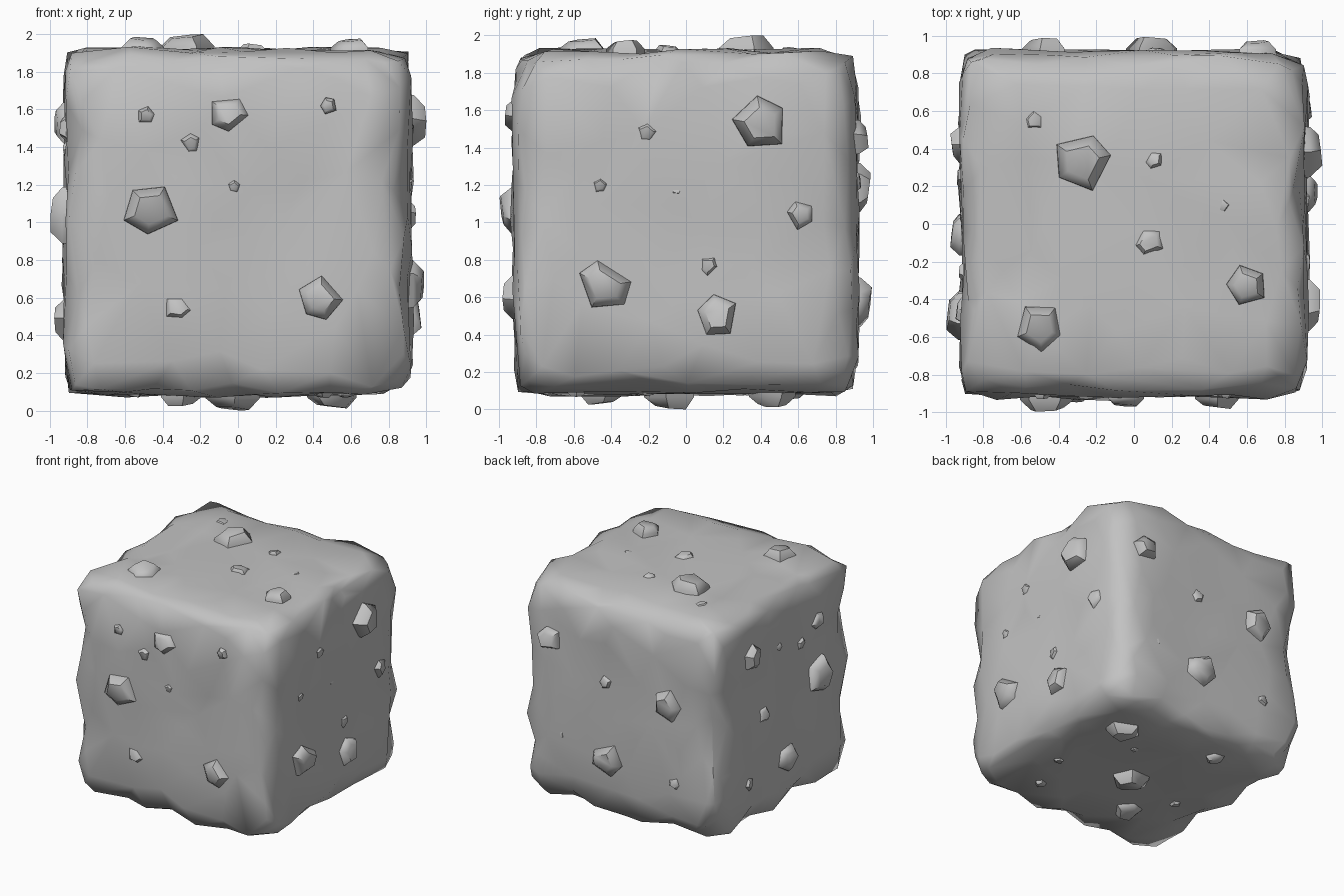
import bpy, bmesh, math, random
from mathutils import Vector, noise

if "Cube" in bpy.data.objects:
    bpy.data.objects.remove(bpy.data.objects["Cube"])

random.seed(4)
stone = bpy.data.materials.new("grey stone")
stone.diffuse_color = (0.54, 0.54, 0.54, 1)
stone.use_nodes = True
stone.node_tree.nodes["Principled BSDF"].inputs["Base Color"].default_value = stone.diffuse_color


def make_object(name, bm, angle):
    bmesh.ops.recalc_face_normals(bm, faces=bm.faces)
    mesh = bpy.data.meshes.new(name)
    bm.to_mesh(mesh)
    bm.free()
    mesh.materials.append(stone)
    ob = bpy.data.objects.new(name, mesh)
    bpy.context.collection.objects.link(ob)
    bpy.ops.object.select_all(action='DESELECT')
    ob.select_set(True)
    bpy.context.view_layer.objects.active = ob
    bpy.ops.object.shade_smooth_by_angle(angle=math.radians(angle))
    return ob


# Rough boulder cube: rounded box with uneven edges and shallow dents,
# reduced to large facets
HALF, ROUND = 0.915, 0.23
DENTS = [((.42, -.92, .48), .24), ((.26, -.92, 0), .24), ((.92, .22, .03), .26),
         ((-.7, -.25, .92), .16)]
bm = bmesh.new()
bmesh.ops.create_cube(bm, size=2 * HALF)
bmesh.ops.subdivide_edges(bm, edges=bm.edges[:], cuts=27, use_grid_fill=True)
core = HALF - ROUND
for v in bm.verts:
    p = v.co.copy()
    inner = Vector([max(-core, min(core, c)) for c in p])
    out = (p - inner).normalized()
    spread = 1 - max(abs(c) for c in out)               # 0 on sides, up to .42 at corners
    bump = 0.020 * noise.noise(p * 2.3) + 0.018 * noise.noise(p * 5 + Vector((7, 3, 1)))
    bump += 0.28 * spread * noise.noise(p * 3.1 + Vector((2, 9, 4)))
    for centre, r in DENTS:
        bump -= 0.035 * max(0, 1 - (p - Vector(centre)).length / r)
    v.co = inner + out * (ROUND + bump + 0.10 * spread)
    v.co.z += 1.0
bmesh.ops.triangulate(bm, faces=bm.faces[:])
body = make_object("stone_block", bm, 35)
dec = body.modifiers.new("facets", 'DECIMATE')
dec.ratio = 0.07
body.modifiers.move(len(body.modifiers) - 1, 0)         # facets first, then smoothing

# Pebbles: (across, up, radius) on each side of the block
SIDES = {
    "front": (lambda a, b, d: (a, -d, b), [
        (-.49, 1.57, .05), (-.05, 1.58, .1), (-.25, 1.42, .052), (.48, 1.62, .045),
        (-.02, 1.19, .034), (-.46, 1.07, .145), (-.32, .55, .078), (.44, .6, .12)]),
    "right": (lambda a, b, d: (d, a, b), [
        (-.21, 1.48, .057), (.41, 1.52, .15), (-.46, 1.2, .043), (-.05, 1.18, .04),
        (.61, 1.04, .075), (-.44, .66, .135), (.12, .77, .055), (.17, .5, .108)]),
    "top": (lambda a, b, d: (a, b, 1 + d), [
        (-.53, .55, .062), (-.28, .33, .15), (.11, .34, .046), (.47, .1, .05),
        (.08, -.1, .082), (.6, -.33, .11), (-.5, -.55, .125)]),
    "back": (lambda a, b, d: (a, d, b), [
        (.65, 1.45, .11), (.12, 1.22, .06), (-.47, 1.18, .13), (.54, .66, .042),
        (.1, .57, .14), (-.53, .53, .058)]),
    "left": (lambda a, b, d: (-d, a, b), [
        (.42, 1.53, .11), (.05, 1.47, .042), (-.25, 1.38, .05), (-.47, 1.5, .08),
        (-.48, 1.04, .145), (.25, .97, .068), (-.05, .49, .11), (.45, .45, .055)]),
    "bottom": (lambda a, b, d: (a, b, 1 - d), [
        (.5, .46, .13), (.23, .29, .045), (.57, -.22, .05), (.45, -.58, .055),
        (-.03, -.07, .15), (-.33, .57, .075), (-.55, -.16, .05), (-.31, -.46, .11)]),
}


def add_pebble(bm, place, a, b, r):
    """Irregular five-sided chip: steep sides, sloping shoulder, small tilted top."""
    turn = random.uniform(0, math.tau)
    spokes = [(turn + math.tau * (i + random.uniform(-.18, .18)) / 5,
               r * random.uniform(.92, 1.12)) for i in range(5)]
    tilt = random.uniform(0, math.tau)
    low = .9 if r < .1 else .91
    rings = []
    for scale, depth in ((1.03, .84), (.98, low + .16 * r), (.6, low + .52 * r)):
        ring = []
        for t, s in spokes:
            lean = .08 * r * math.cos(t - tilt) if scale < .9 else 0
            ring.append(bm.verts.new(place(a + s * scale * math.cos(t),
                                           b + s * scale * math.sin(t), depth + lean)))
        rings.append(ring)
    for lower, upper in zip(rings, rings[1:]):
        for i in range(5):
            j = (i + 1) % 5
            bm.faces.new((lower[i], lower[j], upper[j], upper[i]))
    bm.faces.new(rings[-1])
    bm.faces.new(rings[0][::-1])


for side, (place, spots) in SIDES.items():
    bm = bmesh.new()
    for a, b, r in spots:
        add_pebble(bm, place, a, b, r)
    make_object(side + "_pebbles", bm, 50)
